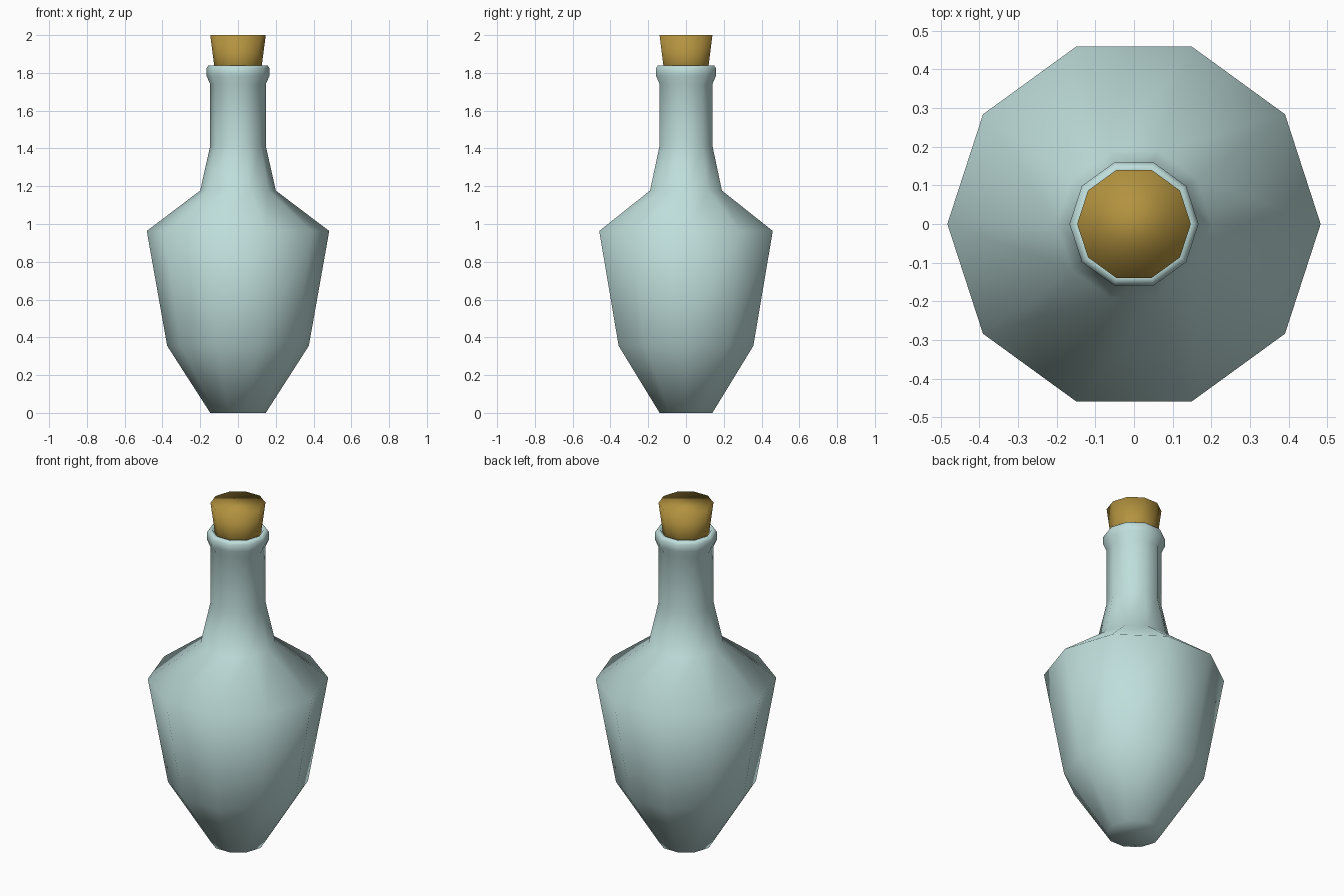
import bpy, bmesh, math

if "Cube" in bpy.data.objects:
    bpy.data.objects.remove(bpy.data.objects["Cube"])

SIDES = 10


def material(name, rgb):
    m = bpy.data.materials.new(name)
    m.diffuse_color = (*rgb, 1)
    m.use_nodes = True
    m.node_tree.nodes["Principled BSDF"].inputs["Base Color"].default_value = m.diffuse_color
    return m


def lathe(name, profile, mat):
    """Revolve (radius, height) points around z and close both ends."""
    bm = bmesh.new()
    rings = []
    for r, z in profile:
        rings.append([bm.verts.new((r * math.cos(2 * math.pi * i / SIDES),
                                    r * math.sin(2 * math.pi * i / SIDES), z))
                      for i in range(SIDES)])
    for a, b in zip(rings, rings[1:]):
        for i in range(SIDES):
            j = (i + 1) % SIDES
            bm.faces.new((a[i], a[j], b[j], b[i]))
    bm.faces.new(rings[0][::-1])
    bm.faces.new(rings[-1])
    bmesh.ops.recalc_face_normals(bm, faces=bm.faces)
    for f in bm.faces:
        f.smooth = True
    me = bpy.data.meshes.new(name)
    bm.to_mesh(me)
    bm.free()
    me.materials.append(mat)
    ob = bpy.data.objects.new(name, me)
    bpy.context.collection.objects.link(ob)
    return ob


glass = material("pale blue glass", (0.52, 0.73, 0.71))
cork = material("cork brown", (0.45, 0.29, 0.05))

# Bottle: tapered foot, belly, shoulder, neck and rolled lip
lathe("bottle", [
    (0.147, 0.0), (0.375, 0.355), (0.483, 0.963), (0.2, 1.177),
    (0.147, 1.415), (0.147, 1.74), (0.167, 1.785), (0.167, 1.825),
    (0.156, 1.84), (0.138, 1.84), (0.118, 1.80),
], glass)

# Stopper: tapered plug seated in the neck
lathe("stopper", [(0.113, 1.74), (0.147, 2.0)], cork)
